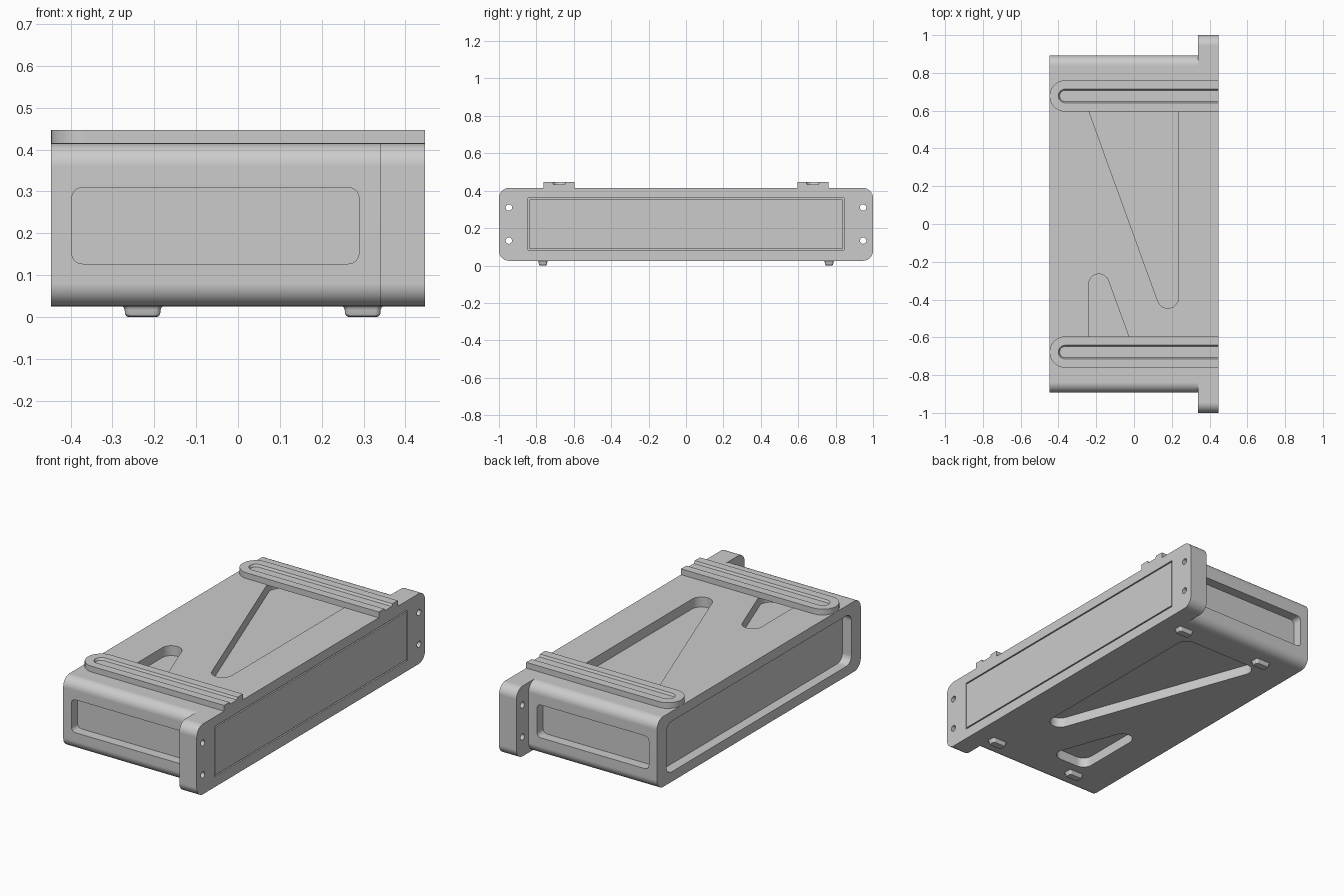
import bpy, bmesh
from mathutils import Vector
from math import cos, sin, pi, tan

if "Cube" in bpy.data.objects:
    bpy.data.objects.remove(bpy.data.objects["Cube"])


def fillet(pts, r, n=8):
    """Round every corner of a convex counter-clockwise polygon."""
    out = []
    for i, p in enumerate(pts):
        p = Vector(p)
        u = (Vector(pts[i - 1]) - p).normalized()
        v = (Vector(pts[(i + 1) % len(pts)]) - p).normalized()
        half = u.angle(v) / 2
        centre = p + (u + v).normalized() * r / sin(half)
        a = p + u * r / tan(half) - centre
        sweep = pi - 2 * half
        for k in range(n + 1):
            t = sweep * k / n
            out.append((centre.x + a.x * cos(t) - a.y * sin(t),
                        centre.y + a.x * sin(t) + a.y * cos(t)))
    return out


def rect(a0, a1, b0, b1, r=0.0, n=8):
    pts = [(a0, b0), (a1, b0), (a1, b1), (a0, b1)]
    return fillet(pts, r, n) if r else pts


def loft(name, rings, axis):
    """Solid through outlines [(depth, points), ...] stacked along an axis."""
    place = {'x': lambda a, b, c: (c, a, b),
             'y': lambda a, b, c: (a, c, b),
             'z': lambda a, b, c: (a, b, c)}[axis]
    bm = bmesh.new()
    loops = [[bm.verts.new(place(a, b, c)) for a, b in pts] for c, pts in rings]
    for lo, hi in zip(loops, loops[1:]):
        for i in range(len(lo)):
            j = (i + 1) % len(lo)
            bm.faces.new((lo[i], lo[j], hi[j], hi[i]))
    bm.faces.new(loops[0])
    bm.faces.new(loops[-1])
    bmesh.ops.recalc_face_normals(bm, faces=bm.faces)
    me = bpy.data.meshes.new(name)
    bm.to_mesh(me)
    bm.free()
    ob = bpy.data.objects.new(name, me)
    bpy.context.collection.objects.link(ob)
    return ob


def prism(name, pts, axis, lo, hi):
    return loft(name, [(lo, pts), (hi, pts)], axis)


def activate(ob):
    bpy.ops.object.select_all(action='DESELECT')
    ob.select_set(True)
    bpy.context.view_layer.objects.active = ob


def cut(ob, cutters):
    for c in cutters:
        m = ob.modifiers.new("cut", 'BOOLEAN')
        m.operation, m.solver, m.object = 'DIFFERENCE', 'EXACT', c
        activate(ob)
        bpy.ops.object.modifier_apply(modifier=m.name)
        bpy.data.objects.remove(c)


def finish(ob):
    activate(ob)
    bpy.ops.object.shade_smooth_by_angle(angle=pi / 6)
    ob.modifiers.new("normals", 'WEIGHTED_NORMAL').keep_sharp = True


X, Z0, Z1, D = 0.447, 0.025, 0.415, 0.055
FX = 0.34

# main housing with recesses on every side
body = prism("housing", rect(-0.893, 0.893, Z0, Z1, 0.055), 'x', -X, FX)
large_tri = fillet([(0.235, -0.709), (0.235, 0.70), (-0.276, 0.70)], 0.056)
small_tri = fillet([(-0.24, -0.69), (0.006, -0.69), (-0.24, -0.011)], 0.054)
cutters = [prism("end_cut", rect(-0.81, 0.81, 0.08, 0.36, 0.045), 'x', -0.6, -X + D)]
for tri in (large_tri, small_tri):
    cutters += [prism("top_cut", tri, 'z', Z1 - D, 0.6),
                prism("bottom_cut", tri, 'z', -0.2, Z0 + D)]
window = rect(-0.397, 0.289, 0.127, 0.309, 0.025)
cutters += [prism("front_cut", window, 'y', -1.2, -0.893 + D),
            prism("rear_cut", window, 'y', 0.893 - D, 1.2)]
cut(body, cutters)
finish(body)

# mounting flange with screw holes and a shallow panel seat
flange = prism("mounting_flange", rect(-1, 1, Z0, Z1, 0.055), 'x', FX, X)
cutters = [prism("seat_cut", rect(-0.845, 0.845, 0.082, 0.361), 'x', X - 0.03, 0.6)]
for y in (-0.947, 0.947):
    for z in (0.133, 0.31):
        hole = [(y + 0.017 * cos(k * pi / 12), z + 0.017 * sin(k * pi / 12))
                for k in range(24)]
        cutters.append(prism("hole_cut", hole, 'x', 0.2, 0.6))
cut(flange, cutters)
finish(flange)

# face panel, flush with a thin gap around it
prism("face_panel", rect(-0.838, 0.838, 0.089, 0.354), 'x', X - 0.032, X)


def slot_outline(y, half, x0, x1, n=16):
    """Bar outline with a round end at low x and a square end at high x."""
    arc = [(x0 + half - half * sin(pi * k / n), y + half * cos(pi * k / n))
           for k in range(n + 1)]
    return arc + [(x1, y - half), (x1, y + half)]


# grooved top rails
for label, y in (("front", -0.678), ("rear", 0.678)):
    rail = prism(label + "_rail", slot_outline(y, 0.083, -X, X), 'z', Z1 - 0.002, X)
    groove = loft("groove_cut", [(0.434, slot_outline(y, 0.03, -0.394, 0.6)),
                                 (0.450, slot_outline(y, 0.038, -0.402, 0.6))], 'z')
    cut(rail, [groove])
    finish(rail)

# four small flared feet
for sy, y in (("front", -0.765), ("rear", 0.765)):
    for sx, x in (("left", -0.228), ("right", 0.298)):
        rings = [(z, rect(x - a, x + a, y - b, y + b, 0.012, 5)) for z, a, b in (
            (0.027, 0.050, 0.029), (0.022, 0.045, 0.025), (0.017, 0.043, 0.023),
            (0.007, 0.042, 0.022), (0.002, 0.039, 0.019), (0.0, 0.035, 0.015))]
        finish(loft(f"{sy}_{sx}_foot", rings, 'z'))
